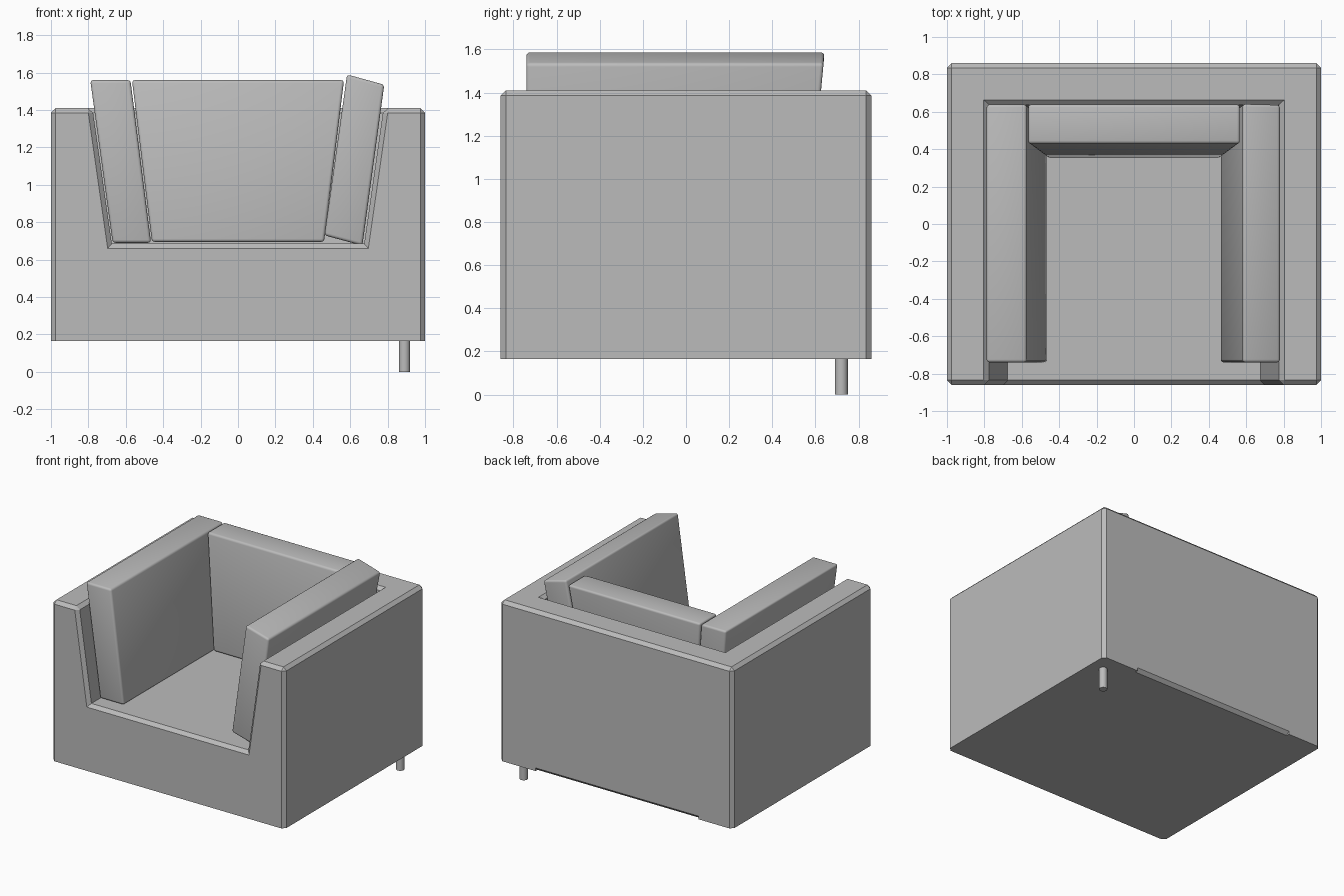
import bpy
import bmesh
from math import radians
from mathutils import Matrix, Vector

default = bpy.data.objects.get("Cube")
if default:
    bpy.data.objects.remove(default, do_unlink=True)

grey = bpy.data.materials.new("plain grey")
grey.use_nodes = True
grey.diffuse_color = (0.5, 0.5, 0.5, 1)
grey.node_tree.nodes["Principled BSDF"].inputs["Base Color"].default_value = (0.5, 0.5, 0.5, 1)


def finish(bm, name):
    bmesh.ops.recalc_face_normals(bm, faces=bm.faces)
    mesh = bpy.data.meshes.new(name)
    bm.to_mesh(mesh)
    bm.free()
    mesh.materials.append(grey)
    obj = bpy.data.objects.new(name, mesh)
    bpy.context.collection.objects.link(obj)
    return obj


def back_y(z):
    """Leaning plane shared by the back wall and the cushions."""
    return 0.64 + (z - 1.56) * 0.092


def block(name, profile, front, back):
    """Six-sided block: an x/z profile spanning from front(z) to back(z)."""
    bm = bmesh.new()
    a = [bm.verts.new((x, front(z), z)) for x, z in profile]
    b = [bm.verts.new((x, back(z), z)) for x, z in profile]
    bm.faces.new(a)
    bm.faces.new(b)
    for i in range(len(a)):
        j = (i + 1) % len(a)
        bm.faces.new((a[i], a[j], b[j], b[i]))
    return finish(bm, name)


def activate(obj):
    bpy.ops.object.select_all(action='DESELECT')
    obj.select_set(True)
    bpy.context.view_layer.objects.active = obj


def cut(obj, cutter):
    cutter.hide_render = True
    mod = obj.modifiers.new("cut", 'BOOLEAN')
    mod.operation = 'DIFFERENCE'
    mod.solver = 'EXACT'
    mod.object = cutter
    activate(obj)
    bpy.ops.object.modifier_apply(modifier=mod.name)
    bpy.data.objects.remove(cutter, do_unlink=True)


# Body: box with a tapered seat well, open at the front
BASE, TOP, DEPTH = 0.165, 1.41, 0.86
body = block("body", [(-1, BASE), (1, BASE), (1, TOP), (-1, TOP)],
             lambda z: -DEPTH, lambda z: DEPTH)
well = block("seat_well", [(-0.675, 0.685), (0.675, 0.685), (0.82, 1.7), (-0.82, 1.7)],
             lambda z: -1.2, lambda z: back_y(z) + 0.013)
cut(body, well)

# Chamfer the outer edges, leaving the underside and inner corners sharp
bm = bmesh.new()
bm.from_mesh(body.data)
edges = [e for e in bm.edges if len(e.link_faces) == 2 and e.is_convex
         and e.calc_face_angle() > 0.2
         and max(v.co.z for v in e.verts) > BASE + 0.01]
bmesh.ops.bevel(bm, geom=edges, offset=0.025, segments=1, profile=0.5, affect='EDGES')
bm.to_mesh(body.data)
bm.free()

# Chamfer along the middle of the lower back edge
bm = bmesh.new()
bmesh.ops.create_cube(bm, size=1)
bm.transform(Matrix.Translation((-0.01, DEPTH, BASE)) @ Matrix.Rotation(radians(45), 4, 'X')
             @ Matrix.Diagonal(Vector((1.4, 0.035, 0.035, 1))))
cut(body, finish(bm, "back_edge_cutter"))

# Cushions: two arms, one of them slumped, and a leaning back
cushions = [
    block("right_arm_cushion",
          [(-0.67, 0.69), (-0.465, 0.69), (-0.575, 1.56), (-0.79, 1.56)],
          lambda z: -0.74, back_y),
    block("left_arm_cushion",
          [(0.462, 0.73), (0.665, 0.675), (0.782, 1.535), (0.583, 1.59)],
          lambda z: -0.74, back_y),
    block("back_cushion",
          [(-0.46, 0.695), (0.46, 0.695), (0.567, 1.56), (-0.567, 1.56)],
          lambda z: back_y(z) - 0.21, back_y),
]
for cushion in cushions:
    mod = cushion.modifiers.new("soft_edges", 'BEVEL')
    mod.width = 0.016
    mod.segments = 3
    activate(cushion)
    bpy.ops.object.modifier_apply(modifier=mod.name)
    bpy.ops.object.shade_smooth_by_angle(angle=radians(35))

# Single round leg at the back left corner
bm = bmesh.new()
bmesh.ops.create_cone(bm, cap_ends=True, segments=24, radius1=0.03, radius2=0.03, depth=0.17)
bm.transform(Matrix.Translation((0.89, 0.72, 0.085)))
leg = finish(bm, "leg")
activate(leg)
bpy.ops.object.shade_smooth_by_angle(angle=radians(35))
